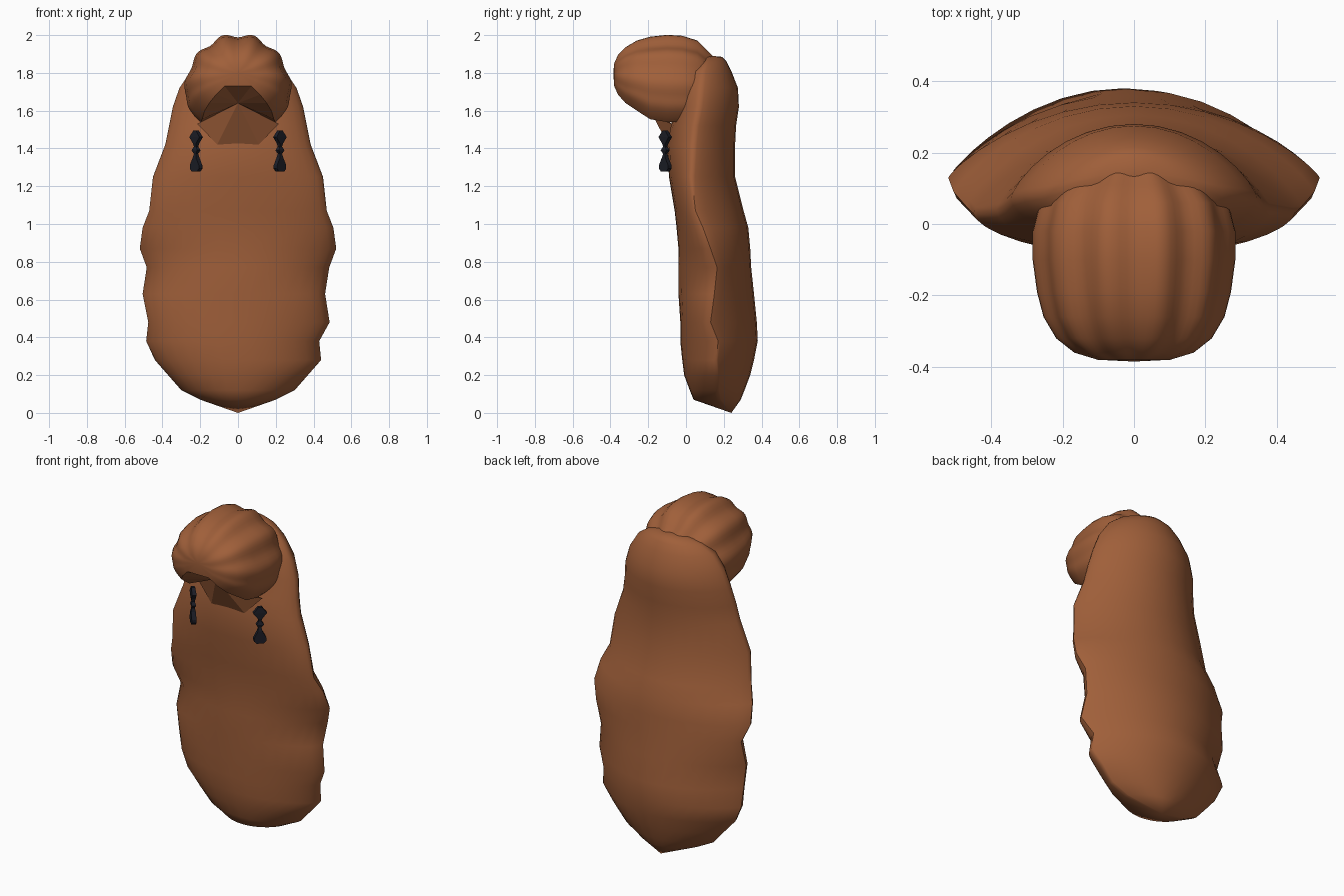
import bpy
import bmesh
from math import sin, cos, pi, radians

default_cube = bpy.data.objects.get("Cube")
if default_cube:
    bpy.data.objects.remove(default_cube, do_unlink=True)


def make_material(name, colour):
    material = bpy.data.materials.new(name)
    material.use_nodes = True
    material.diffuse_color = colour
    shader = material.node_tree.nodes["Principled BSDF"]
    shader.inputs["Base Color"].default_value = colour
    shader.inputs["Roughness"].default_value = 0.8
    return material


chestnut = make_material("chestnut hair", (0.35, 0.115, 0.042, 1))
jet = make_material("dark jet", (0.012, 0.013, 0.02, 1))


def finish(bm, name, material, angle):
    """Turn a bmesh into a named object, smooth below the given angle."""
    bmesh.ops.recalc_face_normals(bm, faces=bm.faces)
    mesh = bpy.data.meshes.new(name)
    bm.to_mesh(mesh)
    bm.free()
    mesh.materials.append(material)
    obj = bpy.data.objects.new(name, mesh)
    bpy.context.collection.objects.link(obj)
    bpy.ops.object.select_all(action="DESELECT")
    obj.select_set(True)
    bpy.context.view_layer.objects.active = obj
    if angle:
        bpy.ops.object.shade_smooth_by_angle(angle=radians(angle))


def loft(bm, sections, closed):
    """Skin a list of point rows with quads and return the vertex rows."""
    rows = [[bm.verts.new(p) for p in section] for section in sections]
    for a, b in zip(rows, rows[1:]):
        count = len(a)
        for i in range(count if closed else count - 1):
            j = (i + 1) % count
            bm.faces.new((a[i], a[j], b[j], b[i]))
    return rows


def fan(bm, row, tip):
    """Close a loop of vertices with triangles meeting at a tip."""
    centre = bm.verts.new(tip)
    for i, vert in enumerate(row):
        bm.faces.new((vert, row[(i + 1) % len(row)], centre))


# Long hair: lens-shaped sections
# (height, half width, front, side edge, back, optional sideways sway)
LONG_HAIR = [
    (0.07, 0.20, 0.04, 0.18, 0.29),
    (0.12, 0.30, 0.02, 0.17, 0.31),
    (0.20, 0.37, -0.01, 0.17, 0.34),
    (0.28, 0.44, -0.02, 0.16, 0.36),
    (0.38, 0.458, -0.03, 0.17, 0.38, -0.028),
    (0.48, 0.48, -0.03, 0.13, 0.375, 0.005),
    (0.63, 0.483, -0.04, 0.15, 0.36, -0.022),
    (0.77, 0.483, -0.04, 0.165, 0.345),
    (0.87, 0.52, -0.04, 0.13, 0.34),
    (0.98, 0.505, -0.05, 0.09, 0.33),
    (1.07, 0.47, -0.06, 0.05, 0.305),
    (1.25, 0.45, -0.09, 0.03, 0.26),
    (1.42, 0.385, -0.10, 0.04, 0.26),
    (1.52, 0.365, -0.08, 0.05, 0.265),
    (1.62, 0.345, -0.06, 0.07, 0.28),
    (1.72, 0.31, -0.05, 0.08, 0.275),
    (1.81, 0.25, -0.03, 0.09, 0.24),
    (1.86, 0.18, 0.01, 0.11, 0.215),
    (1.885, 0.10, 0.07, 0.13, 0.19),
]


def lens(z, width, front, side, back, sway=0, count=32):
    fullness = 1.95 - 0.3 * z
    points = []
    for i in range(count):
        a = 2 * pi * i / count
        s = sin(a)
        if s > 0:
            y = side + (back - side) * s ** fullness
        else:
            y = side - (side - front) * (-s) ** 1.2
        points.append((width * cos(a) + sway, y, z))
    return points


bm = bmesh.new()
rows = loft(bm, [lens(*section) for section in LONG_HAIR], True)
fan(bm, rows[0], (0, 0.24, 0))
fan(bm, rows[-1], (0, 0.14, 1.89))
finish(bm, "long_hair", chestnut, 50)

# Fringe puff: ridged arches from back to front (y, half width, top, hem)
PUFF = [
    (0.16, 0.16, 1.87, 1.62),
    (0.11, 0.22, 1.92, 1.58),
    (0.06, 0.26, 1.97, 1.55),
    (-0.02, 0.28, 1.995, 1.54),
    (-0.10, 0.28, 2.0, 1.54),
    (-0.19, 0.268, 1.99, 1.555),
    (-0.26, 0.25, 1.97, 1.60),
    (-0.32, 0.215, 1.935, 1.64),
    (-0.36, 0.165, 1.895, 1.685),
    (-0.38, 0.10, 1.85, 1.73),
]
HEM_ANGLE = 0.75 * pi


def arch(y, width, top, hem, count=64):
    middle = hem + 0.35 * (top - hem)
    points = []
    for i in range(count + 1):
        a = HEM_ANGLE * (2 * i / count - 1)
        ridge = 1 - 0.04 * cos(11 * a) * max(0, cos(a * 0.7))
        if cos(a) > 0:
            z = middle + (top - middle) * cos(a) * ridge
        else:
            z = middle + (middle - hem) * cos(a) / -cos(HEM_ANGLE)
        points.append((width * sin(a) * ridge, y, z))
    return points


bm = bmesh.new()
rows = loft(bm, [arch(*section) for section in PUFF], False)
fan(bm, rows[-1], (0, -0.385, 1.80))
finish(bm, "fringe_puff", chestnut, 50)

# Hairline lining: slopes forward from the neck edge, closing the hem opening
left_hem = [arch(*section)[-1] for section in PUFF[4:]]
left_edge = [(0.11, -0.095, 1.42), (0.215, -0.075, 1.53)] + left_hem
loop = left_edge + [(-x, y, z) for x, y, z in reversed(left_edge)]
bm = bmesh.new()
fan(bm, [bm.verts.new(p) for p in loop], (0, -0.21, 1.64))
finish(bm, "hairline_lining", chestnut, 0)

# Drop earrings: flat stepped plates angled outward (half width, height)
EARRING = [(0.010, 1.495), (0.038, 1.46), (0.012, 1.427), (0.008, 1.41),
           (0.021, 1.39), (0.008, 1.372), (0.013, 1.35), (0.024, 1.33),
           (0.034, 1.31), (0.034, 1.293), (0.020, 1.278)]

for side, label in ((1, "left"), (-1, "right")):
    sections = []
    for half, z in EARRING:
        thick = min(half, 0.013)
        ring = []
        for along, across in ((half, thick), (-half, thick),
                              (-half, -thick), (half, -thick)):
            x = (along + across) * cos(pi / 4)
            y = (along - across) * sin(pi / 4)
            ring.append((side * (0.222 + x), y - 0.11, z))
        sections.append(ring)
    bm = bmesh.new()
    rows = loft(bm, sections, True)
    bm.faces.new(rows[0])
    bm.faces.new(rows[-1])
    finish(bm, label + "_earring", jet, 0)
